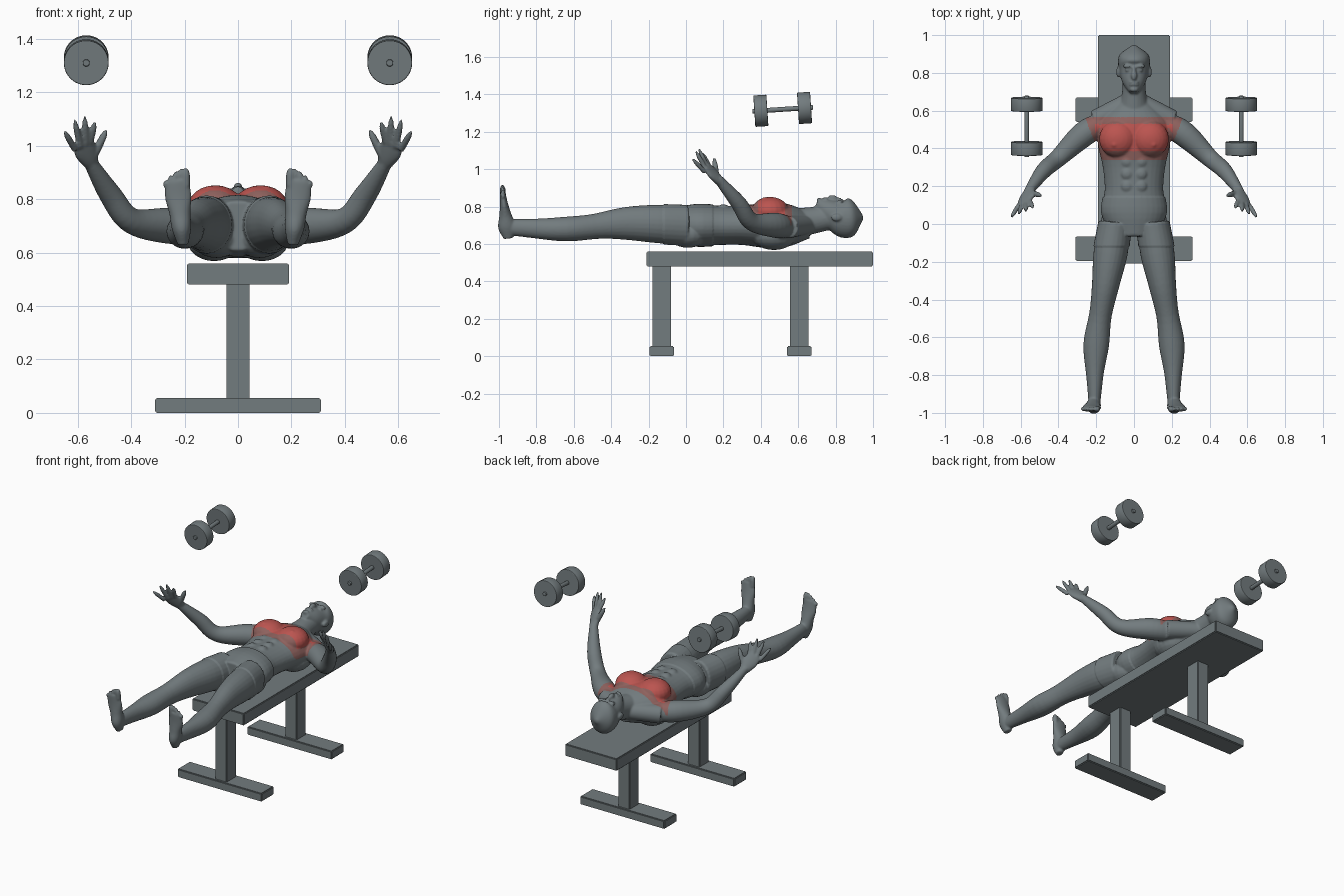
import bpy, bmesh, math
from mathutils import Vector, Matrix

cube = bpy.data.objects.get("Cube")
if cube:
    bpy.data.objects.remove(cube)


def material(name, rgb):
    m = bpy.data.materials.new(name)
    m.use_nodes = True
    m.diffuse_color = (*rgb, 1)
    m.node_tree.nodes["Principled BSDF"].inputs["Base Color"].default_value = (*rgb, 1)
    return m


GREY = material("slate grey", (0.17, 0.2, 0.21))
RED = material("muscle red", (0.5, 0.09, 0.08))
PALE = material("faded red", (0.27, 0.12, 0.11))


def add_object(name, bm):
    bmesh.ops.recalc_face_normals(bm, faces=bm.faces)
    mesh = bpy.data.meshes.new(name)
    bm.to_mesh(mesh)
    bm.free()
    mesh.materials.append(GREY)
    ob = bpy.data.objects.new(name, mesh)
    bpy.context.collection.objects.link(ob)
    return ob


def box(name, centre, size):
    bm = bmesh.new()
    matrix = Matrix.Translation(centre) @ Matrix.Diagonal((*size, 1))
    bmesh.ops.create_cube(bm, size=1, matrix=matrix)
    bmesh.ops.bevel(bm, geom=bm.edges[:], offset=0.005, segments=2, affect='EDGES')
    return add_object(name, bm)


def sample(values, t):
    """Smooth interpolation through evenly spaced numbers or vectors."""
    last = len(values) - 1
    i = min(int(t * last), last - 1)
    t = t * last - i
    b, c = values[i], values[i + 1]
    a = values[i - 1] if i > 0 else 2 * b - c
    d = values[i + 2] if i + 2 <= last else 2 * c - b
    return b + (c - a + (2 * a - 5 * b + 4 * c - d + (3 * (b - c) + d - a) * t) * t) * t / 2


def tube(bm, path, widths, depths=None, side=1, ref=(0, 0, 1), sides=24, steps=24):
    """Closed limb along a path, with half widths and half depths along its length."""
    path = [Vector(p) for p in path]
    centres = [sample(path, i / steps) for i in range(steps + 1)]
    rings = []
    for i, centre in enumerate(centres):
        along = centres[min(i + 1, steps)] - centres[max(i - 1, 0)]
        across = along.cross(Vector(ref)).normalized()
        outward = across.cross(along).normalized()
        across *= sample(widths, i / steps)
        outward *= sample(depths or widths, i / steps)
        ring = []
        for k in range(sides):
            angle = math.tau * k / sides
            p = centre + across * math.cos(angle) + outward * math.sin(angle)
            ring.append(bm.verts.new((p.x * side, p.y, p.z)))
        rings.append(ring)
    for lower, upper in zip(rings, rings[1:]):
        for k in range(sides):
            bm.faces.new((lower[k - 1], lower[k], upper[k], upper[k - 1]))
    bm.faces.new(rings[0])
    bm.faces.new(rings[-1])


def blob(bm, centre, radii, side=1):
    x, y, z = centre
    matrix = Matrix.Translation((x * side, y, z)) @ Matrix.Diagonal((*radii, 1))
    bmesh.ops.create_uvsphere(bm, u_segments=20, v_segments=12, radius=1, matrix=matrix)


def digit(bm, base, tip, radius, side, ref):
    """Finger or toe with a rounded tip."""
    tube(bm, (base, tip), [radius * f for f in (1, 1, 1, 0.9, 0.4)],
         None, side, ref, sides=12, steps=8)


# Bench
box("bench_pad", (0, 0.395, 0.52), (0.38, 1.21, 0.08))
for name, y in (("front", -0.13), ("back", 0.605)):
    box(name + "_post", (0, y, 0.265), (0.086, 0.1, 0.44))
    box(name + "_floor_bar", (0, y, 0.0275), (0.62, 0.13, 0.055))

# Dumbbells, tilted slightly along their handles
for name, side in (("left", 1), ("right", -1)):
    bm = bmesh.new()
    place = Matrix.Translation((side * 0.568, 0.517, 1.32)) @ Matrix.Rotation(
        math.pi / 2 + 0.065, 4, 'X')
    for radius, depth, offset in ((0.013, 0.325, 0), (0.084, 0.07, 0.117), (0.084, 0.07, -0.117)):
        bmesh.ops.create_cone(bm, cap_ends=True, segments=40, radius1=radius, radius2=radius,
                              depth=depth, matrix=place @ Matrix.Translation((0, 0, offset)))
    bell = add_object(name + "_dumbbell", bm)
    bevel = bell.modifiers.new("soft rims", 'BEVEL')
    bevel.width, bevel.segments = 0.004, 2
    for p in bell.data.polygons:
        p.use_smooth = len(p.vertices) == 4

# Torso, neck and head
bm = bmesh.new()
tube(bm, ((0, -0.06, 0.7), (0, 0.66, 0.7)),
     (0.11, 0.17, 0.155, 0.165, 0.19, 0.19, 0.07),
     (0.09, 0.11, 0.105, 0.105, 0.12, 0.115, 0.07), sides=32)
tube(bm, ((0, 0.58, 0.71), (0, 0.82, 0.75)), (0.09, 0.063, 0.06), (0.08, 0.07, 0.06))
tube(bm, ((0, 0.7, 0.82), (0, 0.825, 0.745), (0, 0.947, 0.74)),
     (0.025, 0.06, 0.075, 0.084, 0.075, 0.01),
     (0.025, 0.06, 0.085, 0.107, 0.09, 0.01), sides=32)

# Nose, lips and chin
tube(bm, ((0, 0.83, 0.836), (0, 0.764, 0.85)), (0.01, 0.011, 0.017, 0.01), sides=12)
for y in (0.738, 0.75):
    blob(bm, (0, y, 0.84), (0.024, 0.006, 0.011))
blob(bm, (0, 0.712, 0.832), (0.022, 0.014, 0.016))

palm_normal = Vector((0.5, 0.75, 0.5))
foot_normal = Vector((0, 1, 0))
for side in (1, -1):
    # Brow, eye and ear
    blob(bm, (0.034, 0.835, 0.828), (0.028, 0.008, 0.014), side)
    blob(bm, (0.033, 0.815, 0.824), (0.015, 0.009, 0.01), side)
    blob(bm, (0.083, 0.805, 0.742), (0.011, 0.03, 0.02), side)
    # Chest, nipple, abdomen, buttock and upper back
    blob(bm, (0.085, 0.45, 0.777), (0.1, 0.1, 0.075), side)
    blob(bm, (0.105, 0.42, 0.843), (0.012, 0.012, 0.009), side)
    for row in range(3):
        blob(bm, (0.036, 0.2 + 0.065 * row, 0.79), (0.034, 0.034, 0.022), side)
    blob(bm, (0.08, 0.01, 0.652), (0.09, 0.1, 0.067), side)
    blob(bm, (0.09, 0.47, 0.645), (0.1, 0.12, 0.077), side)
    # Shoulder slope and arm
    tube(bm, ((0, 0.66, 0.705), (0.2, 0.545, 0.69)), (0.05, 0.055, 0.06), None, side)
    tube(bm, ((0.13, 0.55, 0.69), (0.26, 0.48, 0.7), (0.4, 0.35, 0.72),
              (0.48, 0.28, 0.82), (0.56, 0.17, 0.95)),
         (0.055, 0.067, 0.048, 0.042, 0.024), None, side)
    # Hand with a fan of fingers
    tube(bm, ((0.545, 0.19, 0.925), (0.585, 0.108, 1.015)),
         (0.026, 0.038, 0.046, 0.038), (0.022, 0.022, 0.018, 0.012), side, palm_normal)
    for finger in range(4):
        f = finger / 3
        base = Vector((0.552, 0.125, 1.015)).lerp((0.61, 0.1, 0.985), f)
        tip = Vector((0.535, 0.085, 1.09)).lerp((0.65, 0.035, 1.055), f)
        tip.z += 0.14 * f * (1 - f)
        digit(bm, base, tip, 0.0125, side, palm_normal)
    digit(bm, (0.54, 0.165, 0.96), (0.492, 0.15, 1.06), 0.015, side, palm_normal)
    # Leg
    tube(bm, ((0.1, 0, 0.7), (0.15, -0.32, 0.71), (0.2, -0.64, 0.68), (0.21, -0.96, 0.69)),
         (0.085, 0.09, 0.073, 0.06, 0.068, 0.046, 0.03),
         (0.105, 0.102, 0.088, 0.068, 0.066, 0.053, 0.042), side)
    # Foot with a row of toes
    tube(bm, ((0.205, -0.95, 0.63), (0.23, -0.98, 0.87)),
         (0.02, 0.036, 0.04, 0.05, 0.045), (0.025, 0.047, 0.034, 0.022, 0.015),
         side, foot_normal)
    for toe in range(5):
        x = 0.195 + 0.019 * toe
        digit(bm, (x, -0.977, 0.85), (x, -0.982, 0.917 - 0.003 * toe * toe),
              0.011 if toe else 0.016, side, foot_normal)

# Fuse the figure into one smooth skin
body = add_object("lying_figure", bm)
remesh = body.modifiers.new("fuse", 'REMESH')
remesh.mode, remesh.voxel_size = 'VOXEL', 0.006
relax = body.modifiers.new("relax", 'SMOOTH')
relax.factor, relax.iterations = 0.5, 4
graph = bpy.context.evaluated_depsgraph_get()
skin = bpy.data.meshes.new_from_object(body.evaluated_get(graph))
body.modifiers.clear()
body.data = skin
skin.materials.clear()
for m in (GREY, RED, PALE):
    skin.materials.append(m)

# Raised shorts
normals = [v.normal.copy() for v in skin.vertices]
for v, normal in zip(skin.vertices, normals):
    if -0.12 < v.co.y < 0.145 and abs(v.co.x) < 0.25:
        v.co += normal * 0.005

# Highlighted chest with a faded border
for p in skin.polygons:
    p.use_smooth = True
    p.material_index = 0
    x, y, z = abs(p.center.x), p.center.y, p.center.z
    if 0.34 < y < 0.565 and z > 0.7 and x < 0.17 + 0.4 * (y - 0.34):
        core = 0.385 < y < 0.53 and z > 0.755 and x < 0.205
        p.material_index = 1 if core else 2
